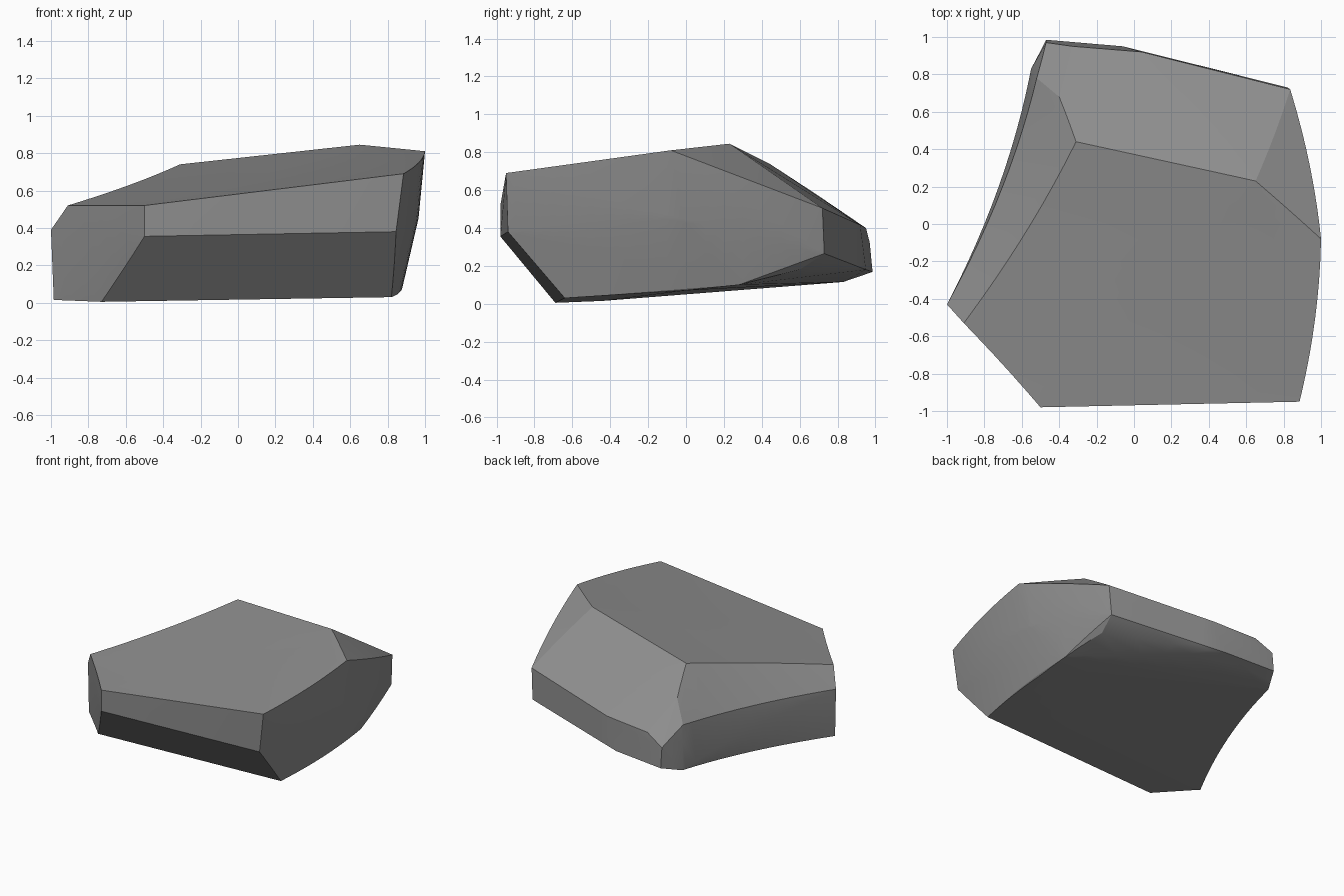
import bpy, bmesh, math

cube = bpy.data.objects.get("Cube")
if cube:
    bpy.data.objects.remove(cube, do_unlink=True)

BEND = 0.13  # sideways bow along the depth of the stone

# Corners of the chipped stone, grouped by the region they bound
slope_top = [(-.5, -.98, .52), (.885, -.95, .69), (1, -.08, .81),
             (.65, .23, .845), (-.31, .44, .74), (-.91, -.53, .52)]
front_lip = [(-.5, -.98, .355), (.845, -.94, .38)]
base = [(-.73, -.69, .005), (.82, -.64, .03), (.87, 0, .07), (.87, .28, .1),
        (-.55, .83, .115), (-.985, -.44, .015)]
left_ridge = [(-1, -.43, .39), (-.4, .68, .583), (-.52, .78, .443)]
back_wall = [(-.47, .97, .323), (-.33, .95, .4), (.04, .92, .416),
             (.835, .72, .505), (.82, .73, .265), (.8, .6, .18),
             (-.06, .95, .18), (-.47, .985, .168)]
right_wall = [(.965, -.02, .45)]

# Straight hull of the corners
bm = bmesh.new()
for x, y, z in slope_top + front_lip + base + left_ridge + back_wall + right_wall:
    bm.verts.new((x + BEND * y * y, y, z))
hull = bmesh.ops.convex_hull(bm, input=bm.verts[:])
loose = {g for g in hull["geom_interior"] + hull["geom_unused"]
         if isinstance(g, bmesh.types.BMVert)}
bmesh.ops.delete(bm, geom=list(loose), context="VERTS")

# Slice across the depth, then bow the whole stone sideways
for i in range(-9, 10):
    bmesh.ops.bisect_plane(bm, geom=bm.verts[:] + bm.edges[:] + bm.faces[:],
                           plane_co=(0, i / 10, 0), plane_no=(0, 1, 0))
bmesh.ops.triangulate(bm, faces=bm.faces[:])
for v in bm.verts:
    v.co.x -= BEND * v.co.y ** 2
bmesh.ops.recalc_face_normals(bm, faces=bm.faces[:])

mesh = bpy.data.meshes.new("rock")
bm.to_mesh(mesh)
bm.free()
rock = bpy.data.objects.new("rock", mesh)
bpy.context.collection.objects.link(rock)

# Stone grey
grey = (.27, .27, .27, 1)
mat = bpy.data.materials.new("stone_grey")
mat.use_nodes = True
mat.diffuse_color = grey
shader = next(n for n in mat.node_tree.nodes if n.type == "BSDF_PRINCIPLED")
shader.inputs["Base Color"].default_value = grey
shader.inputs["Roughness"].default_value = 0.9
mesh.materials.append(mat)

bpy.ops.object.select_all(action="DESELECT")
rock.select_set(True)
bpy.context.view_layer.objects.active = rock
bpy.ops.object.shade_smooth_by_angle(angle=math.radians(18))
